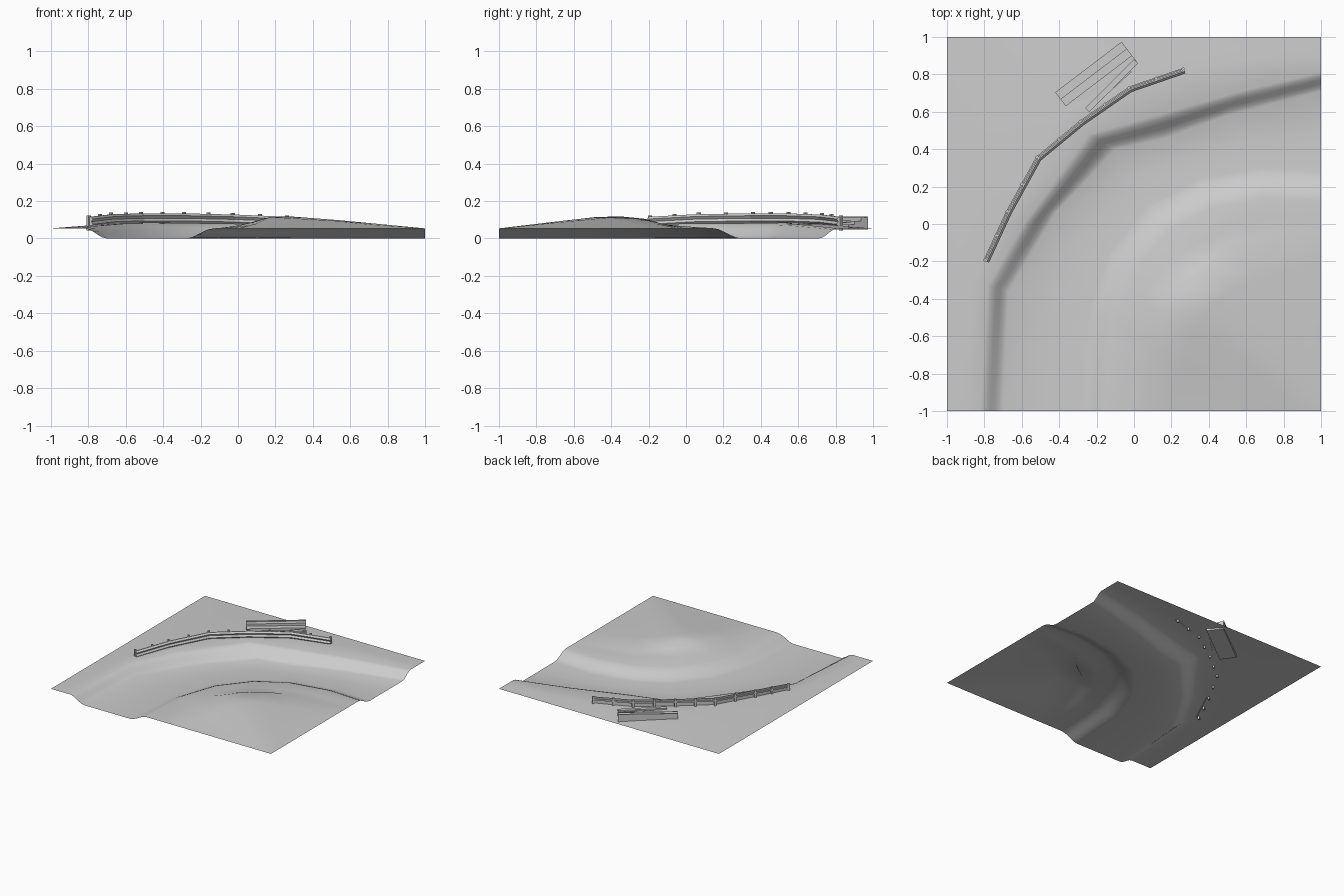
import bpy
import bmesh
from mathutils import Vector

cube = bpy.data.objects.get("Cube")
if cube:
    bpy.data.objects.remove(cube, do_unlink=True)

grey = bpy.data.materials.new("plain_grey")
grey.use_nodes = True
grey.diffuse_color = (.6, .6, .6, 1)
grey.node_tree.nodes["Principled BSDF"].inputs["Base Color"].default_value = grey.diffuse_color


def finish(bm, name, smooth_angle=None):
    """Turn a bmesh into a named object with the shared material."""
    mesh = bpy.data.meshes.new(name)
    bm.to_mesh(mesh)
    bm.free()
    mesh.materials.append(grey)
    obj = bpy.data.objects.new(name, mesh)
    bpy.context.collection.objects.link(obj)
    if smooth_angle:
        bpy.ops.object.select_all(action='DESELECT')
        obj.select_set(True)
        bpy.context.view_layer.objects.active = obj
        bpy.ops.object.shade_smooth_by_angle(angle=smooth_angle)
    return obj


def sweep(name, path, profile):
    """Extrude a closed (offset, height) profile along a path with mitred corners."""
    bm = bmesh.new()
    path = [Vector(p) for p in path]
    rings = []
    for i, point in enumerate(path):
        before = path[max(i - 1, 0)]
        after = path[min(i + 1, len(path) - 1)]
        along = after - before
        side = Vector((-along.y, along.x, 0)).normalized()
        rings.append([bm.verts.new(point + side * offset + Vector((0, 0, height)))
                      for offset, height in profile])
    count = len(profile)
    for a, b in zip(rings, rings[1:]):
        for j in range(count):
            k = (j + 1) % count
            bm.faces.new((a[j], a[k], b[k], b[j]))
    bm.faces.new(rings[0])
    bm.faces.new(rings[-1])
    bmesh.ops.recalc_face_normals(bm, faces=bm.faces)
    return finish(bm, name)


def box_profile(width, height, bottom=0):
    half = width / 2
    return [(-half, bottom), (half, bottom), (half, height), (-half, height)]


# Lines following the bend, each from the front border to the left border
PLATEAU = .054
SWELL = (0, .4, .95, 1, .8, .4, 0)


def contour(points, base=PLATEAU, lift=0):
    return [Vector((x, y, base + lift * s)) for (x, y), s in zip(points, SWELL)]


outer_border = contour([(-1, -1), (-1, -.35), (-1, .4), (-1, 1), (-.2, 1), (.5, 1), (1, 1)])
ledge = contour([(-.9, -1), (-.85, -.3), (-.7, .05), (-.42, .56),
                 (-.02, .76), (.4, .86), (1, .9)], lift=.025)
crest = contour([(-.82, -1), (-.78, -.33), (-.59, 0), (-.24, .48),
                 (.15, .59), (.57, .71), (1, .81)], lift=.028)
bank_foot = contour([(-.7, -1), (-.67, -.36), (-.41, .07), (-.1, .4),
                     (.17, .46), (.5, .58), (1, .71)], base=0)
hill_foot = contour([(-.28, -1), (-.25, -.5), (-.13, -.15), (.08, .1),
                     (.35, .24), (.68, .3), (1, .28)], base=0)
hill_shoulder = contour([(-.13, -1), (-.1, -.55), (0, -.27), (.18, -.05),
                         (.4, .08), (.7, .14), (1, .13)], lift=.004)
low_crease = contour([(0, -1), (.06, -.62), (.1, -.47), (.2, -.35),
                      (.33, -.26), (.5, -.1), (1, 0)], lift=.042)
ridge = contour([(.02, -1), (.1, -.7), (.17, -.48), (.28, -.35),
                 (.4, -.22), (.56, -.16), (1, -.04)], lift=.064)
hill_back = contour([(.3, -1), (.4, -.8), (.5, -.65), (.54, -.56),
                     (.62, -.5), (.75, -.42), (1, -.35)], lift=.044)
corner = contour([(.6, -1), (.75, -1), (.9, -1), (1, -1), (1, -.9), (1, -.8), (1, -.7)])


def blend(a, b, steps, eased):
    """Rows between two contours; eased rows give a rounded slope."""
    rows = []
    for i in range(steps):
        t = i / steps
        row = [p.lerp(q, t) for p, q in zip(a, b)]
        if eased:
            ease = t * t * (3 - 2 * t)
            for v, p, q in zip(row, a, b):
                v.z = p.z + (q.z - p.z) * ease
        rows.append(row)
    return rows


# Terrain sheet: outer ground, bank, road and inner hill
rows = blend(outer_border, ledge, 2, False)
rows += blend(ledge, crest, 1, False)
rows += blend(crest, bank_foot, 5, True)
rows += blend(bank_foot, hill_foot, 2, False)
rows += blend(hill_foot, hill_shoulder, 5, True)
rows += blend(hill_shoulder, low_crease, 2, False)
rows += blend(low_crease, ridge, 1, False)
rows += blend(ridge, hill_back, 2, False)
rows += blend(hill_back, corner, 2, False)
rows.append(corner)

bm = bmesh.new()
grid = [[bm.verts.new(p) for p in row] for row in rows]
for a, b in zip(grid, grid[1:]):
    for j in range(len(a) - 1):
        bm.faces.new((a[j], b[j], b[j + 1], a[j + 1]))
# Close the triangle left at the corner of the hill
for f in bm.faces:
    f.normal_update()
    if f.normal.z < 0:
        f.normal_flip()
finish(bm, "terrain", .6)

# Guard rail along the outside of the bend
rail_path = [(-.79, -.2, .064), (-.67, .06, .078), (-.51, .35, .082),
             (-.28, .54, .082), (-.02, .72, .076), (.27, .82, .064)]
beam = [(-.004, 0), (-.016, .012), (-.006, .026), (-.016, .04), (-.004, .052),
        (.004, .052), (.004, 0)]
sweep("guard_rail", rail_path, beam)
sweep("rail_backing", rail_path, [(.008, .03), (.016, .03), (.016, .042), (.008, .042)])

# Posts at each bend and halfway between
stations = [Vector(p) for p in rail_path]
spots = stations + [(a + b) / 2 for a, b in zip(stations, stations[1:])]
for i, spot in enumerate(spots):
    start = spot + Vector((-.014, .002, 0))
    sweep(f"rail_post_{i + 1}", [start, start + Vector((.012, .012, 0))],
          box_profile(.014, .06, -.02))

# Stepped spectator stand behind the rail
stand_path = [(-.38, .65, .058), (-.025, .92, .058)]
steps = [(-.065, -.01), (-.065, .018), (-.025, .018), (-.025, .036),
         (.02, .036), (.02, .054), (.065, .054), (.065, -.01)]
sweep("stand", stand_path, steps)
sweep("stand_back_lip", stand_path, [(.058, .05), (.068, .05), (.068, .06), (.058, .06)])

# Loose planks lying beside the stand
sweep("long_plank", [(-.25, .61, .075), (.01, .87, .085)], box_profile(.03, .012))
sweep("short_plank", [(-.24, .62, .072), (-.02, .82, .072)], box_profile(.02, .012))
